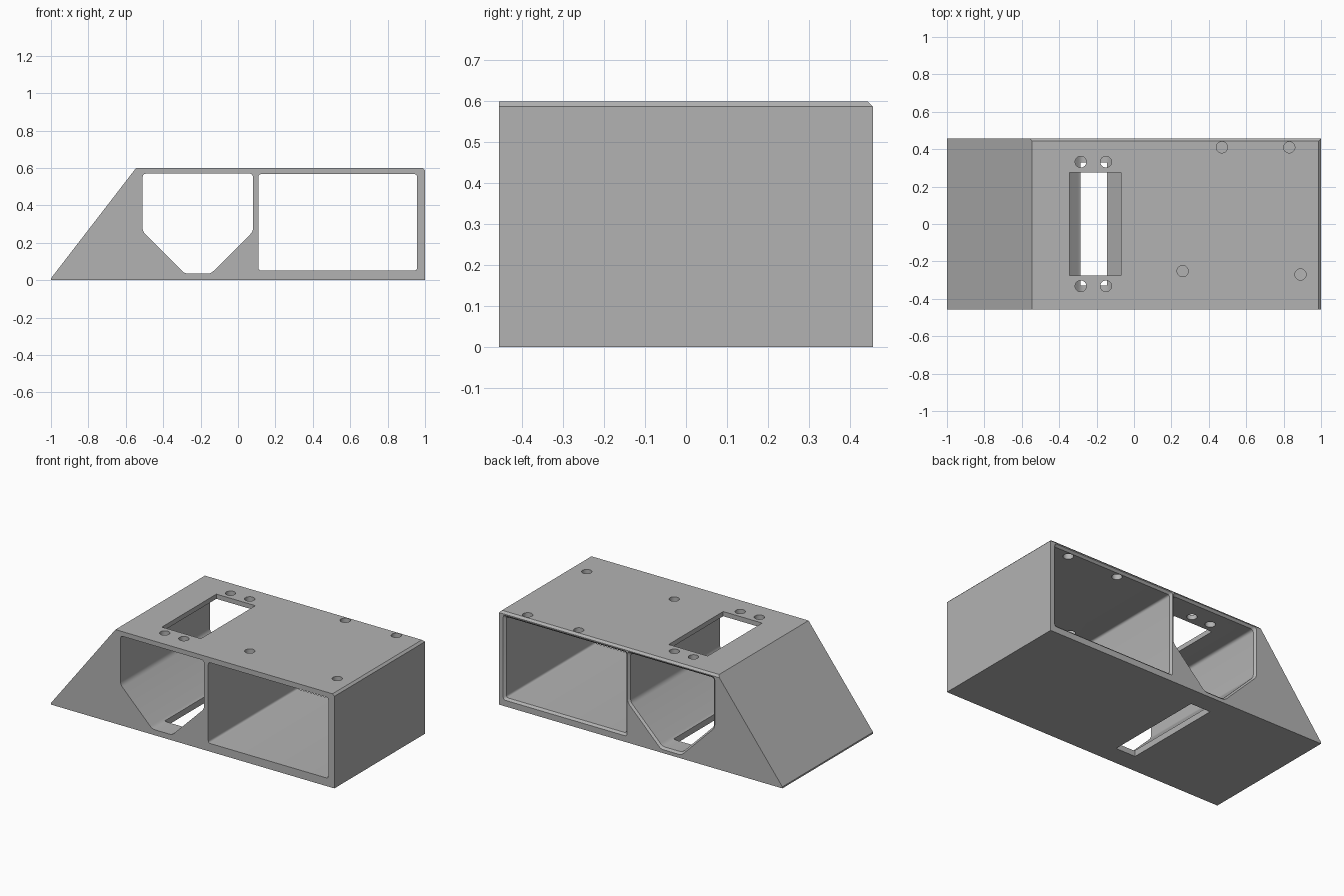
import bpy, bmesh, math
from mathutils import Vector

cube = bpy.data.objects.get("Cube")
if cube:
    bpy.data.objects.remove(cube, do_unlink=True)

HALF_Y, TOP, CHAMFER = 0.457, 0.6, 0.013

grey = bpy.data.materials.new("plain grey")
grey.use_nodes = True
grey.diffuse_color = (0.45, 0.45, 0.45, 1)
grey.node_tree.nodes["Principled BSDF"].inputs["Base Color"].default_value = (0.45, 0.45, 0.45, 1)


def add_object(name, bm):
    bmesh.ops.recalc_face_normals(bm, faces=bm.faces)
    mesh = bpy.data.meshes.new(name)
    bm.to_mesh(mesh)
    bm.free()
    mesh.materials.append(grey)
    obj = bpy.data.objects.new(name, mesh)
    bpy.context.collection.objects.link(obj)
    return obj


def rounded(points, radius, steps=4):
    """Round every corner of a 2D outline."""
    out = []
    pts = [Vector(p) for p in points]
    for i, p in enumerate(pts):
        a = p + (pts[i - 1] - p).normalized() * radius
        b = p + (pts[(i + 1) % len(pts)] - p).normalized() * radius
        for s in range(steps + 1):
            t = s / steps
            out.append(a * (1 - t) ** 2 + p * 2 * t * (1 - t) + b * t ** 2)
    return out


def loft(name, outline, stations):
    """Loft an XZ outline through (y, outward growth) stations."""
    xs, zs = [p[0] for p in outline], [p[1] for p in outline]
    cx, cz = (min(xs) + max(xs)) / 2, (min(zs) + max(zs)) / 2
    hx, hz = max(xs) - cx, max(zs) - cz
    bm = bmesh.new()
    rings = [[bm.verts.new((cx + (x - cx) * (1 + g / hx), y, cz + (z - cz) * (1 + g / hz)))
              for x, z in outline] for y, g in stations]
    for r, q in zip(rings, rings[1:]):
        for i in range(len(r)):
            bm.faces.new((r[i - 1], r[i], q[i], q[i - 1]))
    bm.faces.new(rings[0])
    bm.faces.new(rings[-1])
    return add_object(name, bm)


def box(name, x0, x1, half_y, z0, z1):
    return loft(name, [(x0, z0), (x1, z0), (x1, z1), (x0, z1)], [(-half_y, 0), (half_y, 0)])


def cut(body, cutter):
    mod = body.modifiers.new("cut", "BOOLEAN")
    mod.operation, mod.solver, mod.object = "DIFFERENCE", "EXACT", cutter
    graph = bpy.context.evaluated_depsgraph_get()
    mesh = bpy.data.meshes.new_from_object(body.evaluated_get(graph))
    body.modifiers.clear()
    body.data = mesh
    bpy.data.objects.remove(cutter, do_unlink=True)


# Solid wedge-ended block
body = loft("housing", [(-1, 0), (1, 0), (1, TOP), (-0.545, TOP), (-1, 0.01)],
            [(-HALF_Y, 0), (HALF_Y, 0)])

# Chamfer the top edges at the back and the right-hand end
bm = bmesh.new()
bm.from_mesh(body.data)
edges = [e for e in bm.edges if all(v.co.z > TOP - 0.001 for v in e.verts)
         and (all(v.co.y > 0 for v in e.verts) or all(v.co.x > 0.9 for v in e.verts))]
bmesh.ops.bevel(bm, geom=edges, offset=CHAMFER, segments=1, affect="EDGES")
bm.to_mesh(body.data)
bm.free()

# Through cavities, flared at the back rim
stations = [(-0.6, 0), (HALF_Y - CHAMFER, 0), (HALF_Y + 0.03, CHAMFER + 0.03)]
funnel = [(-0.285, 0.035), (-0.145, 0.035), (0.08, 0.26), (0.08, 0.57), (-0.51, 0.57), (-0.51, 0.26)]
bay = [(0.11, 0.052), (0.957, 0.052), (0.957, 0.567), (0.11, 0.567)]
cut(body, loft("funnel_cutter", rounded(funnel, 0.02), stations))
cut(body, loft("bay_cutter", rounded(bay, 0.015), stations))

# Top window and floor slot
cut(body, box("window_cutter", -0.345, -0.07, 0.275, 0.5, 0.7))
cut(body, box("slot_cutter", -0.285, -0.145, 0.33, -0.1, 0.1))

# Round holes through the roof
holes = [(x, y) for x in (-0.285, -0.15) for y in (-0.332, 0.332)]
holes += [(0.47, 0.41), (0.83, 0.41), (0.26, -0.252), (0.89, -0.27)]
for x, y in holes:
    bm = bmesh.new()
    bmesh.ops.create_cone(bm, cap_ends=True, segments=32, radius1=0.03, radius2=0.03, depth=0.2)
    bmesh.ops.translate(bm, verts=bm.verts, vec=(x, y, TOP))
    cut(body, add_object("hole_cutter", bm))

# Smooth only the rounded walls
bpy.ops.object.select_all(action="DESELECT")
body.select_set(True)
bpy.context.view_layer.objects.active = body
bpy.ops.object.shade_smooth_by_angle(angle=math.radians(30))
